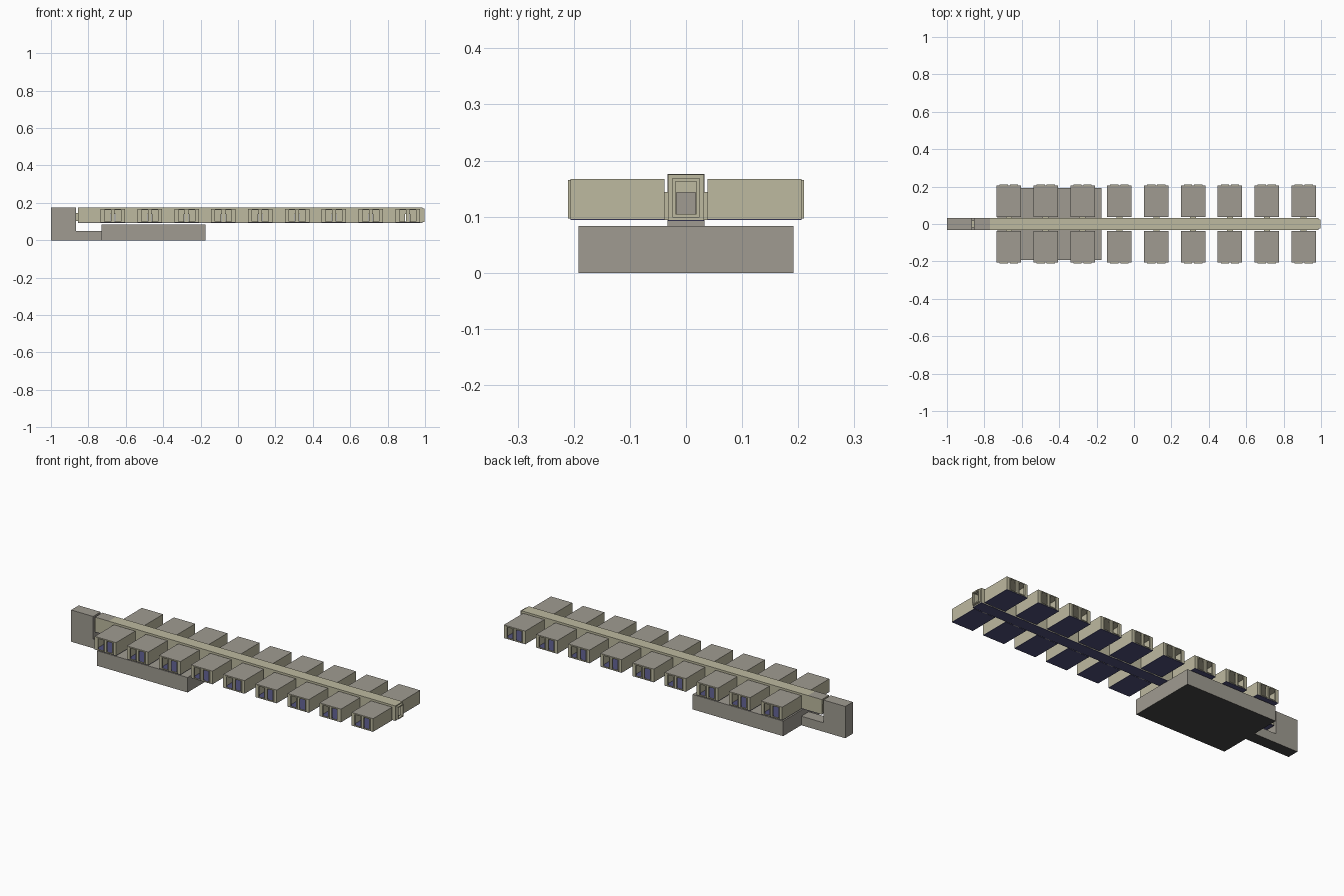
import bpy, bmesh

if "Cube" in bpy.data.objects:
    bpy.data.objects.remove(bpy.data.objects["Cube"])


def material(name, r, g, b):
    m = bpy.data.materials.new(name)
    m.diffuse_color = tuple((c / 255) ** 2.2 for c in (r, g, b)) + (1,)
    m.use_nodes = True
    m.node_tree.nodes["Principled BSDF"].inputs["Base Color"].default_value = m.diffuse_color
    return m


MATS = [material("beige_panel", 188, 184, 158), material("grey_roof", 158, 154, 144),
        material("navy_floor", 82, 82, 122), material("dark_underside", 72, 72, 72)]
BEIGE, GREY, NAVY, DARK = range(4)


def box(bm, x0, x1, y0, y1, z0, z1, side=BEIGE, top=None, bottom=None):
    """Box with its own colour for the sides, top and bottom."""
    v = [bm.verts.new((x, y, z)) for z in (z0, z1) for x, y in
         ((x0, y0), (x1, y0), (x1, y1), (x0, y1))]
    for idx in ((0, 1, 5, 4), (1, 2, 6, 5), (2, 3, 7, 6), (3, 0, 4, 7)):
        bm.faces.new([v[i] for i in idx]).material_index = side
    bm.faces.new(v[4:]).material_index = side if top is None else top
    bm.faces.new(v[3::-1]).material_index = side if bottom is None else bottom


def wall(bm, axis, u0, u1, w0, w1, z0, z1, holes=()):
    """Upright wall along an axis, built around rectangular openings (u0, u1, z0, z1)."""
    def piece(a, b, c, d):
        if b - a > 1e-5 and d - c > 1e-5:
            if axis == 'x':
                box(bm, a, b, w0, w1, c, d)
            else:
                box(bm, w0, w1, a, b, c, d)
    at = u0
    for h0, h1, hz0, hz1 in holes:
        piece(at, h0, z0, z1)
        piece(h0, h1, z0, hz0)
        piece(h0, h1, hz1, z1)
        at = h1
    piece(at, u1, z0, z1)


def finish(bm, name):
    me = bpy.data.meshes.new(name)
    bm.normal_update()
    bm.to_mesh(me)
    bm.free()
    for m in MATS:
        me.materials.append(m)
    ob = bpy.data.objects.new(name, me)
    bpy.context.collection.objects.link(ob)
    return ob


def solid(name, *dims):
    bm = bmesh.new()
    box(bm, *dims, side=GREY, bottom=DARK)
    finish(bm, name)


# Ground buildings
solid("end_tower", -1.0, -0.865, -0.033, 0.033, 0, 0.176)
solid("low_connector", -0.865, -0.73, -0.033, 0.033, 0, 0.05)
solid("main_base", -0.73, -0.175, -0.192, 0.192, 0, 0.083)

T = 0.004
POD_X = [-0.669 + 0.197 * i for i in range(9)]
DOOR = (0.098, 0.141)

# Hollow corridor with a doorway to every pod
bm = bmesh.new()
X0, X1, W, Z0, Z1 = -0.855, 0.987, 0.032, 0.092, 0.175
doors = [(x - 0.013, x + 0.013, *DOOR) for x in POD_X]
for s in (-1, 1):
    a, b = sorted((s * W, s * (W - T)))
    wall(bm, 'x', X0, X1, a, b, Z0 + 0.002, Z1 - T, doors)
wall(bm, 'y', -W + T, W - T, X0, X0 + T, Z0 + 0.002, Z1 - T, [(-0.017, 0.017, 0.105, 0.143)])
wall(bm, 'y', -W + T, W - T, X1 - T, X1, Z0 + 0.002, Z1 - T, [(-0.019, 0.019, 0.105, 0.163)])
box(bm, X0, X1, -W, W, Z0, Z0 + 0.002, NAVY)
box(bm, X0, -0.77, -W, W, Z1 - T, Z1, BEIGE, top=GREY)
box(bm, -0.77, X1, -W, W, Z1 - T, Z1)
finish(bm, "corridor")

# Projecting window frame at the far end of the corridor
bm = bmesh.new()
wall(bm, 'y', -0.024, 0.024, X1, 0.998, 0.099, 0.169, [(-0.019, 0.019, 0.105, 0.163)])
finish(bm, "corridor_end_frame")

# Short passage from the tower to the corridor
bm = bmesh.new()
wall(bm, 'y', -0.02, 0.02, -0.865, X0, 0.102, 0.146, [(-0.017, 0.017, 0.105, 0.143)])
finish(bm, "tower_passage")


def build_pod(name, x, s):
    """Hollow pod with two framed openings at its outer end; s is the side of the corridor."""
    bm = bmesh.new()
    h, yi, yo, z0, z1 = 0.0655, 0.038, 0.206, 0.094, 0.167

    def span(a, b):
        return sorted((s * a, s * b))
    windows = [(x + c - 0.017, x + c + 0.017, 0.101, 0.161) for c in (-0.027, 0.027)]
    # walls
    wall(bm, 'x', x - h, x + h, *span(yo - T, yo), z0 + 0.002, z1 - T, windows)
    wall(bm, 'x', x - h, x + h, *span(yi, yi + T), z0 + 0.002, z1 - T,
         [(x - 0.013, x + 0.013, *DOOR)])
    for xa in (x - h, x + h - T):
        wall(bm, 'y', *span(yi + T, yo - T), xa, xa + T, z0 + 0.002, z1 - T)
    # roof and floor
    box(bm, x - h, x + h, *span(yi, yo), z1 - T, z1, BEIGE, top=GREY)
    box(bm, x - h, x + h, *span(yi, yo), z0, z0 + 0.002, NAVY)
    # window frames
    for w in windows:
        wall(bm, 'x', w[0] - 0.005, w[1] + 0.005, *span(yo, 0.21), 0.097, 0.165, [w])
    # passage to the corridor
    wall(bm, 'x', x - 0.016, x + 0.016, *span(0.032, yi), z0, 0.144,
         [(x - 0.013, x + 0.013, *DOOR)])
    finish(bm, name)


for i, x in enumerate(POD_X):
    build_pod(f"front_pod_{i + 1}", x, -1)
    build_pod(f"back_pod_{i + 1}", x, 1)
